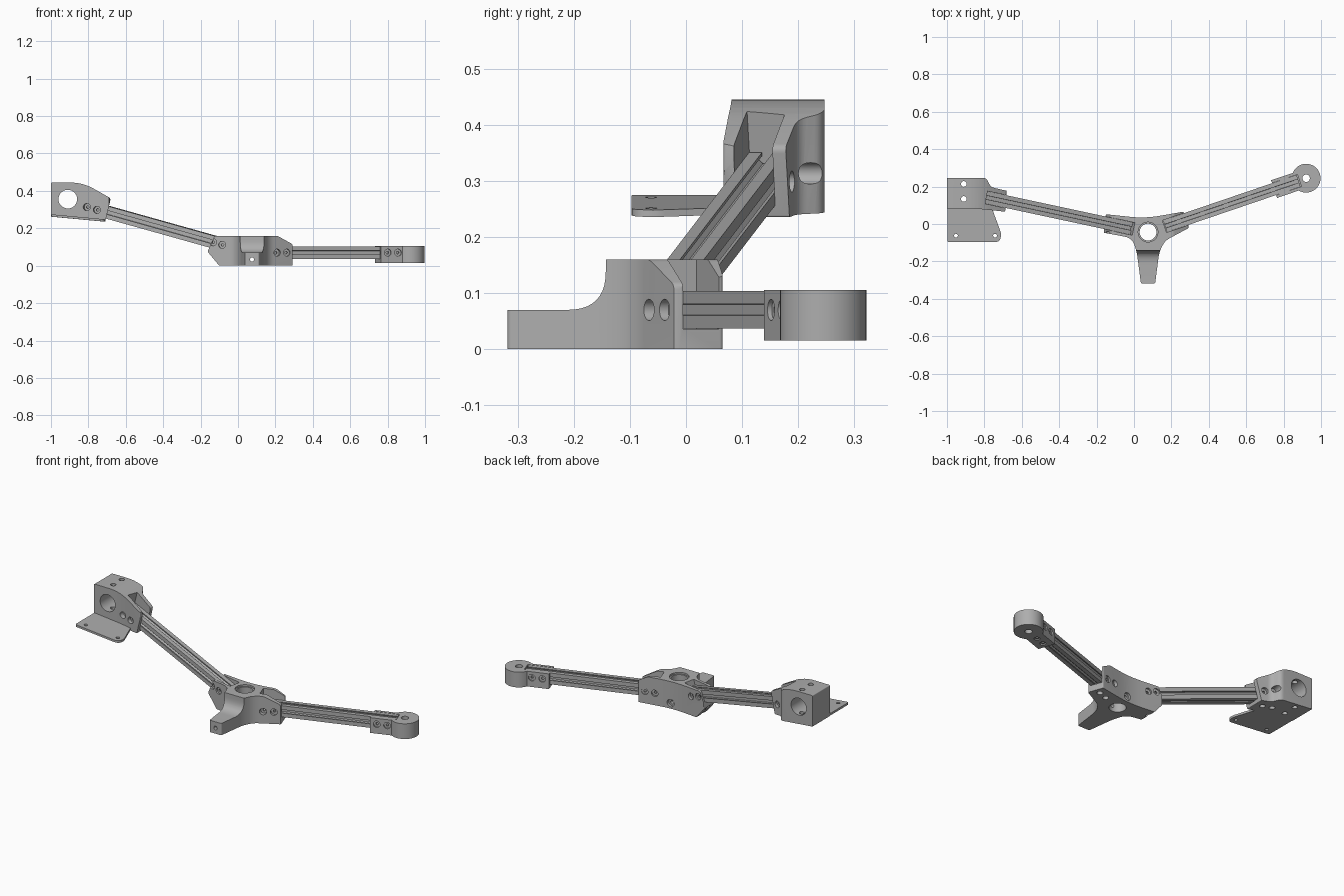
import bpy, bmesh, math
from mathutils import Vector, Matrix

if "Cube" in bpy.data.objects:
    bpy.data.objects.remove(bpy.data.objects["Cube"])

grey = bpy.data.materials.new("plain_grey")
grey.use_nodes = True
grey.diffuse_color = (0.42, 0.42, 0.42, 1)
grey.node_tree.nodes["Principled BSDF"].inputs["Base Color"].default_value = (0.42, 0.42, 0.42, 1)

HUB = Vector((0.075, -0.043, 0.07))
WORLD = Matrix.Identity(4)
LEVEL_ARM = Matrix.Translation(HUB) @ Matrix.Rotation(math.radians(18.8), 4, "Z")
RISING_ARM = (Matrix.Translation(HUB) @ Matrix.Rotation(math.radians(167.9), 4, "Z")
              @ Matrix.Rotation(math.radians(-15.3), 4, "Y"))


def to_object(bm, name, frame):
    bmesh.ops.transform(bm, matrix=frame, verts=bm.verts)
    bmesh.ops.recalc_face_normals(bm, faces=bm.faces)
    mesh = bpy.data.meshes.new(name)
    bm.to_mesh(mesh)
    bm.free()
    mesh.materials.append(grey)
    obj = bpy.data.objects.new(name, mesh)
    bpy.context.scene.collection.objects.link(obj)
    return obj


def rounded(corners, steps=6):
    """Outline from (x, y, trim) corners, each trimmed corner turned into a curve."""
    pts = []
    for i, (x, y, r) in enumerate(corners):
        c = Vector((x, y))
        if r == 0:
            pts.append(c)
            continue
        a = c + (Vector(corners[i - 1][:2]) - c).normalized() * r
        b = c + (Vector(corners[(i + 1) % len(corners)][:2]) - c).normalized() * r
        for k in range(steps + 1):
            t = k / steps
            pts.append(a * (1 - t) ** 2 + c * 2 * t * (1 - t) + b * t * t)
    return pts


def prism(name, outline, axis, lo, hi, frame=WORLD):
    place = {"x": lambda a, b, h: (h, a, b),
             "y": lambda a, b, h: (a, h, b),
             "z": lambda a, b, h: (a, b, h)}[axis]
    bm = bmesh.new()
    ends = [[bm.verts.new(place(p[0], p[1], h)) for p in outline] for h in (lo, hi)]
    bm.faces.new(ends[0])
    bm.faces.new(ends[1][::-1])
    n = len(outline)
    for i in range(n):
        j = (i + 1) % n
        bm.faces.new((ends[0][i], ends[0][j], ends[1][j], ends[1][i]))
    return to_object(bm, name, frame)


def box(lo, hi, frame):
    outline = [(lo[0], lo[1]), (hi[0], lo[1]), (hi[0], hi[1]), (lo[0], hi[1])]
    return prism("cutter", outline, "z", lo[2], hi[2], frame)


def rod(radius, start, end, frame=WORLD):
    start, end = Vector(start), Vector(end)
    d = end - start
    turn = Vector((0, 0, 1)).rotation_difference(d).to_matrix().to_4x4()
    bm = bmesh.new()
    bmesh.ops.create_cone(bm, cap_ends=True, segments=28, radius1=radius, radius2=radius,
                          depth=d.length, matrix=Matrix.Translation((start + end) / 2) @ turn)
    return to_object(bm, "cutter", frame)


def combine(obj, others, operation="DIFFERENCE"):
    for other in others:
        mod = obj.modifiers.new("cut", "BOOLEAN")
        mod.solver = "EXACT"
        mod.operation = operation
        mod.object = other
    bpy.context.view_layer.update()
    graph = bpy.context.evaluated_depsgraph_get()
    mesh = bpy.data.meshes.new_from_object(obj.evaluated_get(graph))
    obj.modifiers.clear()
    obj.data = mesh
    for other in others:
        bpy.data.objects.remove(other)


def screw_holes(frame, stations):
    """Counterbored holes on both sides and below an arm socket."""
    cuts = []
    for a in stations:
        cuts.append(rod(0.007, (a, -0.2, 0), (a, 0.2, 0), frame))
        for side in (-1, 1):
            cuts.append(rod(0.019, (a, side * 0.042, 0), (a, side * 0.2, 0), frame))
        cuts.append(rod(0.016, (a, 0, -0.25), (a, 0, -0.048), frame))
        cuts.append(rod(0.007, (a, 0, -0.1), (a, 0, -0.02), frame))
    return cuts


def socket(frame, start, end):
    return box((start, -0.034, -0.034), (end, 0.034, 0.2), frame)


# Slotted beams
h = 0.0335
side = [(h, -h), (h, -0.3 * h), (0.82 * h, -0.3 * h), (0.82 * h, -0.55 * h), (0.66 * h, -0.55 * h),
        (0.4 * h, -0.28 * h)]
side += [(x, -y) for x, y in side[:0:-1]]
beam_outline = []
for k in range(4):
    c, s = round(math.cos(k * math.pi / 2)), round(math.sin(k * math.pi / 2))
    beam_outline += [(x * c - y * s, x * s + y * c) for x, y in side]
level_beam = prism("level_beam", beam_outline, "x", 0.096, 0.85, LEVEL_ARM)
rising_beam = prism("rising_beam", beam_outline, "x", 0.102, 0.94, RISING_ARM)

# Hub with front foot: plan shape trimmed by a front and a side profile
hub = prism("hub", rounded([
    (0.295, -0.02, 0.006), (0.265, 0.066, 0.006), (0.06, 0.03, 0.08), (-0.15, 0.052, 0.006),
    (-0.17, -0.045, 0.006), (-0.01, -0.075, 0.04), (0.015, -0.15, 0.03), (0.037, -0.318, 0.008),
    (0.113, -0.318, 0.008), (0.135, -0.15, 0.03), (0.165, -0.09, 0.03)]), "z", -0.1, 0.3)
hub_front = prism("cutter", rounded([
    (-0.1, 0, 0), (0.292, 0, 0), (0.292, 0.115, 0.01), (0.21, 0.16, 0.01),
    (-0.125, 0.16, 0.008), (-0.163, 0.075, 0.006)]), "y", -0.5, 0.5)
hub_side = prism("cutter", rounded([
    (-0.4, -0.1, 0), (0.2, -0.1, 0), (0.2, 0.3, 0), (-0.143, 0.3, 0),
    (-0.143, 0.07, 0.068), (-0.4, 0.07, 0)], 10), "x", -0.5, 0.5)
combine(hub, [hub_front, hub_side], "INTERSECT")
hx, hy = HUB.x, HUB.y
combine(hub, [
    socket(LEVEL_ARM, 0.093, 0.4), socket(RISING_ARM, 0.1, 0.4),
    rod(0.045, (hx, hy, -0.1), (hx, hy, 0.3)), rod(0.053, (hx, hy, 0.15), (hx, hy, 0.3)),
    rod(0.011, (hx, -0.4, 0.033), (hx, 0.2, 0.033)), rod(0.022, (hx, 0.022, 0.033), (hx, 0.2, 0.033)),
] + screw_holes(LEVEL_ARM, (0.12, 0.178)) + screw_holes(RISING_ARM, (0.158, 0.21)))

# Round end bracket on the level arm
arc = [(0.893 + 0.077 * math.cos(t), 0.077 * math.sin(t))
       for t in (math.radians(-140 + 280 * k / 36) for k in range(37))]
end_bracket = prism("end_bracket", [(0.712, 0.05), (0.712, -0.05)] + arc, "z", -0.055, 0.035, LEVEL_ARM)
combine(end_bracket, [socket(LEVEL_ARM, 0.6, 0.855),
                      rod(0.02, (0.893, 0, -0.2), (0.893, 0, 0.2), LEVEL_ARM)]
        + screw_holes(LEVEL_ARM, (0.75, 0.808)))

# Block bracket on the rising arm
block_bracket = prism("block_bracket", rounded([
    (-1, 0.262, 0), (-0.71, 0.235, 0.004), (-0.68, 0.36, 0.012), (-0.83, 0.445, 0.07),
    (-1, 0.445, 0.006)]), "y", -0.3, 0.5)
block_plan = prism("cutter", rounded([
    (-1.1, 0.085, 0), (-0.82, 0.08, 0.03), (-0.69, 0.066, 0.006), (-0.665, 0.174, 0.006),
    (-0.765, 0.197, 0.02), (-0.79, 0.247, 0.02), (-1.1, 0.247, 0)]), "z", 0, 0.6)
combine(block_bracket, [block_plan], "INTERSECT")
combine(block_bracket, [
    socket(RISING_ARM, 0.6, 0.945), rod(0.05, (-0.91, -0.2, 0.356), (-0.91, 0.5, 0.356)),
    rod(0.015, (-0.91, 0.214, 0.1), (-0.91, 0.214, 0.6)),
    rod(0.015, (-0.91, 0.134, 0.1), (-0.91, 0.134, 0.6)),
] + screw_holes(RISING_ARM, (0.866, 0.922)))

# Sloping mounting plate
slope = Matrix.Identity(4)
slope[2][0] = -0.093
slope[2][3] = 0.262 - 0.093
mount_plate = prism("mount_plate", rounded([
    (-0.998, -0.097, 0.012), (-0.715, -0.097, 0.03), (-0.71, -0.05, 0.015), (-0.765, 0.1, 0),
    (-0.998, 0.1, 0)]), "z", 0.0005, 0.013, slope)
combine(mount_plate, [rod(0.01, (x, -0.062, 0.1), (x, -0.062, 0.4)) for x in (-0.952, -0.743)])

# Smooth curves, keep edges sharp
for obj in (level_beam, rising_beam, hub, end_bracket, block_bracket, mount_plate):
    bpy.ops.object.select_all(action="DESELECT")
    obj.select_set(True)
    bpy.context.view_layer.objects.active = obj
    bpy.ops.object.shade_smooth_by_angle(angle=math.radians(30))
